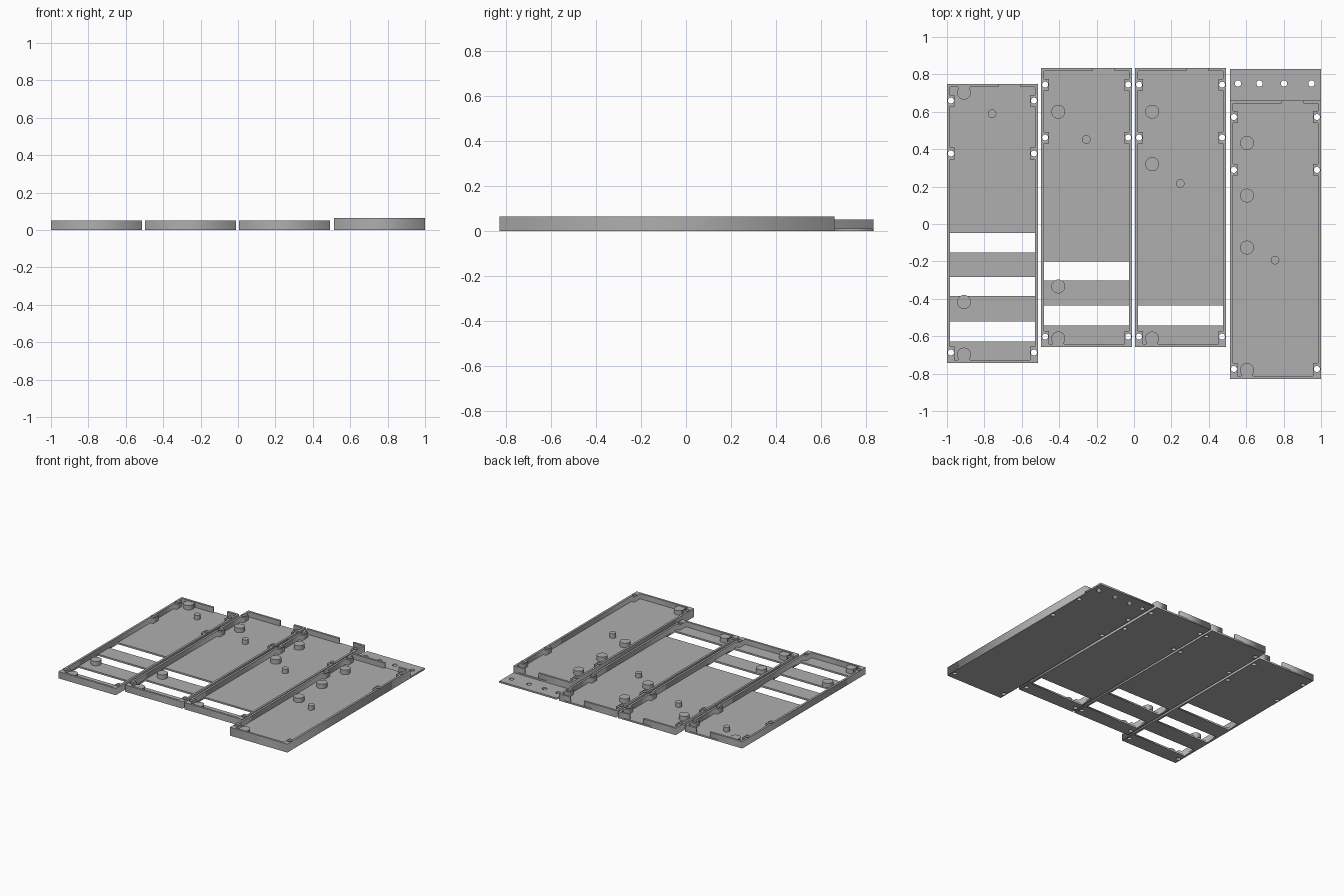
import bpy, bmesh, math

if "Cube" in bpy.data.objects:
    bpy.data.objects.remove(bpy.data.objects["Cube"])

W, L, T = 0.486, 1.49, 0.016          # tray width, length, wall thickness
FLOOR, HEIGHT = 0.0125, 0.052         # floor thickness, wall height
GAP = (0.275, 0.393)                  # opening in the back wall
SCREWS = (0.055, 1.119, 1.402)        # screw positions along each side
INSET, HOLE_R, BOSS = 0.021, 0.016, 0.041

grey = bpy.data.materials.new("grey_plastic")
grey.diffuse_color = (0.43, 0.43, 0.43, 1)
grey.use_nodes = True
grey.node_tree.nodes["Principled BSDF"].inputs["Base Color"].default_value = grey.diffuse_color


def circle(x, y, r, n=24):
    return [(x + r * math.cos(2 * math.pi * i / n),
             y + r * math.sin(2 * math.pi * i / n)) for i in range(n)]


def rect(x0, y0, x1, y1):
    return [(x0, y0), (x1, y0), (x1, y1), (x0, y1)]


def slab(name, loops, x, y, z0, z1):
    """Extrude closed outlines (inner loops become holes) from z0 to z1."""
    cu = bpy.data.curves.new(name, 'CURVE')
    cu.dimensions = '2D'
    cu.fill_mode = 'BOTH'
    cu.extrude = (z1 - z0) / 2
    for pts in loops:
        sp = cu.splines.new('POLY')
        sp.points.add(len(pts) - 1)
        for p, (px, py) in zip(sp.points, pts):
            p.co = (px + x, py + y, 0, 1)
        sp.use_cyclic_u = True
    tmp = bpy.data.objects.new(name + "_outline", cu)
    bpy.context.collection.objects.link(tmp)
    bpy.context.view_layer.update()
    dg = bpy.context.evaluated_depsgraph_get()
    me = bpy.data.meshes.new_from_object(tmp.evaluated_get(dg))
    bpy.data.objects.remove(tmp)
    # weld caps to sides and lift into place
    bm = bmesh.new()
    bm.from_mesh(me)
    bmesh.ops.remove_doubles(bm, verts=bm.verts, dist=1e-5)
    bmesh.ops.translate(bm, verts=bm.verts, vec=(0, 0, (z0 + z1) / 2))
    bmesh.ops.recalc_face_normals(bm, faces=bm.faces)
    bm.to_mesh(me)
    bm.free()
    me.materials.clear()
    me.materials.append(grey)
    ob = bpy.data.objects.new(name, me)
    bpy.context.collection.objects.link(ob)
    return ob


def screw_holes():
    return [circle(u, v, HOLE_R) for v in SCREWS for u in (INSET, W - INSET)]


def rim_outline():
    """Wall outline with the screw bosses and the back opening."""
    left = []
    for v in reversed(SCREWS):
        low = v - 0.031
        left += [(T, v + 0.031), (BOSS, v + 0.031)]
        left += [(BOSS, T)] if low < 0.03 else [(BOSS, low), (T, low)]
    right = [(W - u, v) for u, v in reversed(left)]
    return ([(GAP[1], L), (W, L), (W, 0), (0, 0), (0, L), (GAP[0], L),
             (GAP[0], L - T), (T, L - T)] + left + right +
            [(W - T, L - T), (GAP[1], L - T)])


def tray(name, x, y, slots, pads, peg, lift=0.0):
    # floor with slots and screw holes
    slot_loops = [rect(T, a - y, W - T, b - y) for a, b in slots]
    floor = FLOOR + lift
    slab(name + "_floor", [rect(0, 0, W, L)] + slot_loops + screw_holes(), x, y, 0, floor)
    # walls with bosses
    slab(name + "_walls", [rim_outline()] + screw_holes(), x, y, floor, HEIGHT + lift)
    # round support pads, tied to the end wall where they are close to it
    top = floor + 0.034
    px = 0.091
    for i, py in enumerate(pads):
        v = py - y
        slab(f"{name}_pad_{i}", [circle(px, v, 0.037, 32)], x, y, floor, top)
        if v < 0.1:
            slab(f"{name}_pad_web_{i}", [rect(px - 0.032, T, px + 0.032, v - 0.018)], x, y, floor, top)
        elif v > L - 0.1:
            slab(f"{name}_pad_web_{i}", [rect(px - 0.032, v + 0.018, px + 0.032, L - T)], x, y, floor, top)
    # small locating peg
    slab(name + "_peg", [circle(0.241, peg - y, 0.023)], x, y, floor, top)


tray("first_tray", -1.0, -0.742,
     [(-0.152, -0.048), (-0.385, -0.283), (-0.628, -0.521)],
     (0.702, -0.417, -0.698), 0.59)
tray("second_tray", -0.496, -0.657,
     [(-0.302, -0.20), (-0.543, -0.436)],
     (0.60, -0.334, -0.612), 0.452)
tray("third_tray", 0.006, -0.657,
     [(-0.543, -0.436)],
     (0.60, 0.32, -0.612), 0.217)
tray("fourth_tray", 0.513, -0.83, [],
     (0.433, 0.152, -0.126, -0.78), -0.193, lift=0.0125)

# mounting flange behind the fourth tray
slab("mounting_flange",
     [rect(0, 0, W, 0.17)] + [circle(hx - 0.513, 0.091, 0.017) for hx in (0.556, 0.671, 0.802, 0.949)],
     0.513, 0.66, 0, FLOOR)
